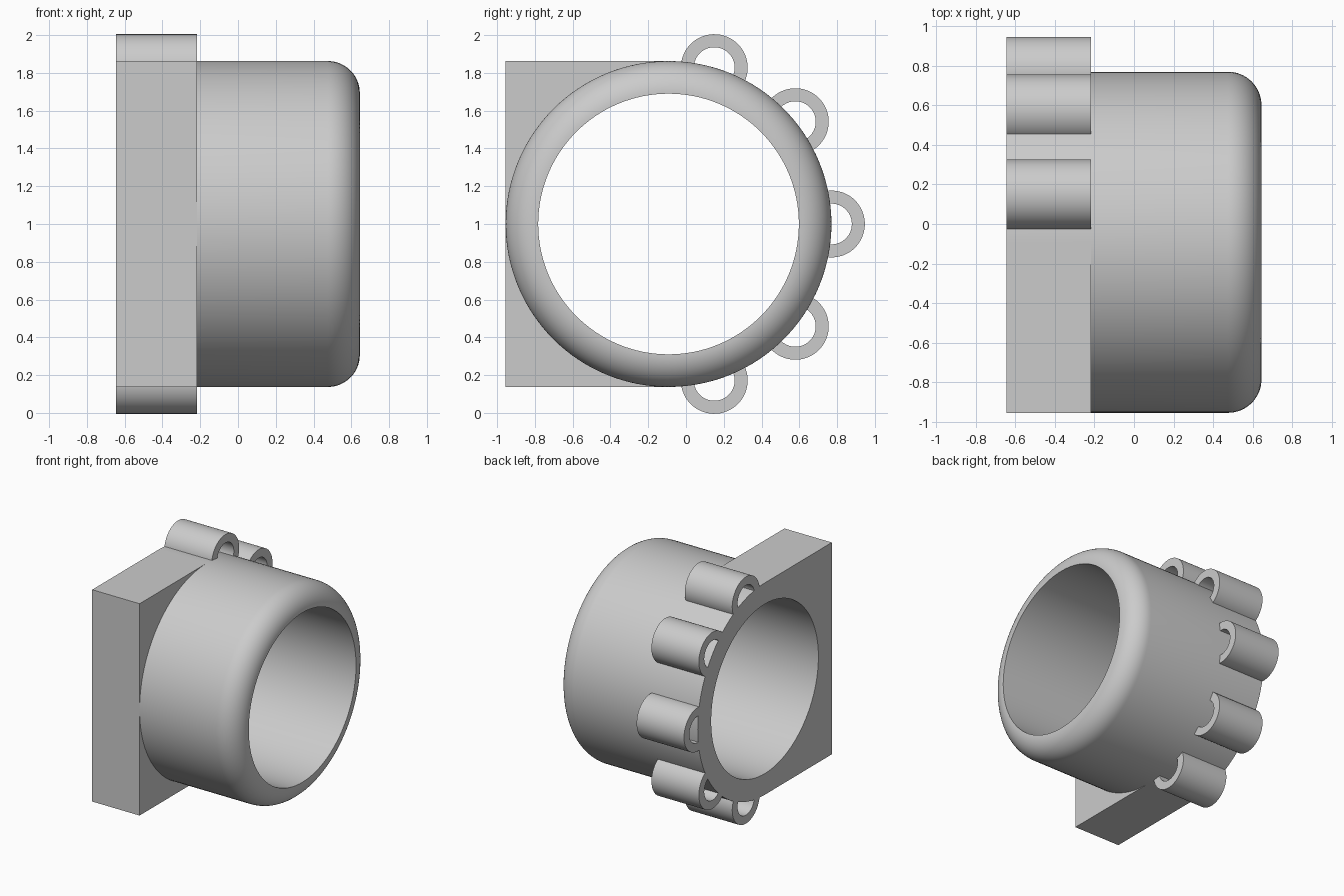
import bpy, bmesh, math
from math import sin, cos, pi, radians

cube = bpy.data.objects.get("Cube")
if cube:
    bpy.data.objects.remove(cube, do_unlink=True)

CY, CZ = -0.0925, 1.0            # bore axis, running along x
R_OUT, R_BORE = 0.8625, 0.69
X_BACK, X_STEP, X_END = -0.645, -0.218, 0.645
STEPS = 128

grey = bpy.data.materials.new("light_grey")
grey.use_nodes = True
grey.diffuse_color = (0.6, 0.6, 0.6, 1)
grey.node_tree.nodes["Principled BSDF"].inputs["Base Color"].default_value = (0.6, 0.6, 0.6, 1)


def finish(bm, name):
    bmesh.ops.recalc_face_normals(bm, faces=bm.faces)
    mesh = bpy.data.meshes.new(name)
    bm.to_mesh(mesh)
    bm.free()
    mesh.materials.append(grey)
    obj = bpy.data.objects.new(name, mesh)
    bpy.context.collection.objects.link(obj)
    bpy.ops.object.select_all(action='DESELECT')
    obj.select_set(True)
    bpy.context.view_layer.objects.active = obj
    bpy.ops.object.shade_smooth_by_angle(angle=radians(30))
    return obj


def arc(cy, cz, r, start, end, n):
    """Points (y, z) along an arc, angles measured from +y towards +z."""
    angles = [start + (end - start) * i / n for i in range(n + 1)]
    return [(cy + r * cos(a), cz + r * sin(a)) for a in angles]


def prism(name, outline):
    """Extrude a y-z outline along x over the depth of the flange."""
    bm = bmesh.new()
    face = bm.faces.new([bm.verts.new((X_BACK, y, z)) for y, z in outline])
    ext = bmesh.ops.extrude_face_region(bm, geom=[face])
    moved = [g for g in ext["geom"] if isinstance(g, bmesh.types.BMVert)]
    bmesh.ops.translate(bm, verts=moved, vec=(X_STEP - X_BACK, 0, 0))
    return finish(bm, name)


# Sleeve: wall section with a fully rounded lip, revolved around the bore axis
lip = R_OUT - R_BORE - 0.003
profile = [(X_BACK, R_BORE), (X_BACK, R_OUT)]
for i in range(17):
    a = pi / 2 * (1 - i / 16)
    profile.append((X_END - lip + lip * cos(a), R_OUT - lip + lip * sin(a)))
profile.append((X_END, R_BORE))

bm = bmesh.new()
rings = []
for s in range(STEPS):
    a = 2 * pi * s / STEPS
    rings.append([bm.verts.new((x, CY + r * cos(a), CZ + r * sin(a))) for x, r in profile])
for s in range(STEPS):
    here, there = rings[s], rings[(s + 1) % STEPS]
    for i in range(len(profile)):
        j = (i + 1) % len(profile)
        bm.faces.new((here[i], here[j], there[j], there[i]))
finish(bm, "sleeve")

# Mounting block: square half wrapped around the front of the sleeve
block = arc(CY, CZ, R_OUT - 0.02, pi / 2, 3 * pi / 2, STEPS // 2)
block += [(CY, CZ - R_OUT), (CY - R_OUT, CZ - R_OUT),
          (CY - R_OUT, CZ + R_OUT), (CY, CZ + R_OUT)]
prism("mounting_block", block)

# Hinge loops: open tubes whose ends sink into the sleeve wall
for n, degrees in enumerate((-73.7, -38.9, 0, 38.9, 73.7)):
    out = radians(degrees)
    cy, cz = CY + R_OUT * cos(out), CZ + R_OUT * sin(out)
    spread = radians(100)
    loop = arc(cy, cz, 0.177, out - spread, out + spread, 32)
    loop += arc(cy, cz, 0.108, out + spread, out - spread, 32)
    prism(f"hinge_loop_{n + 1}", loop)
